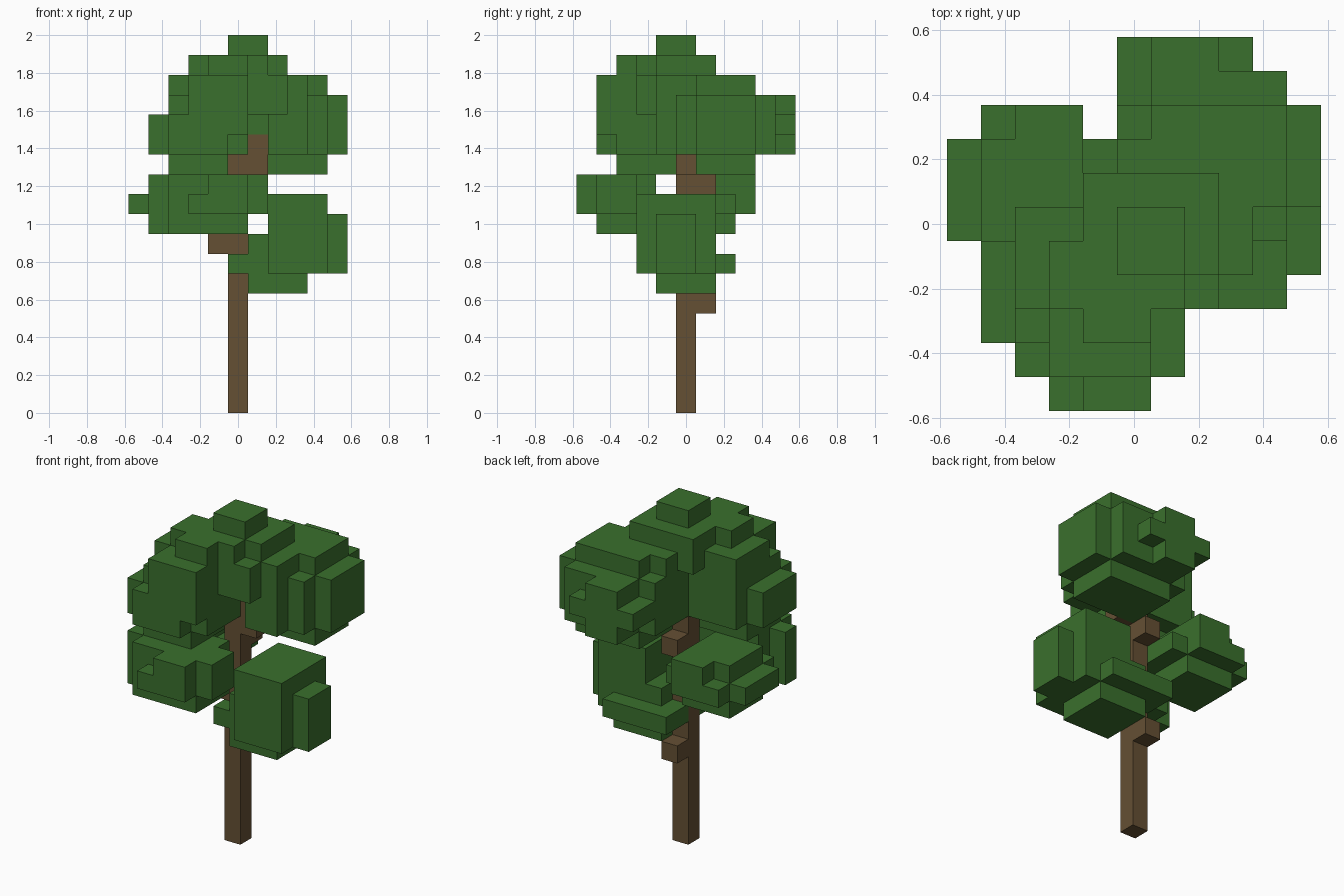
import bpy
import bmesh
from mathutils import Vector

default_cube = bpy.data.objects.get("Cube")
if default_cube:
    bpy.data.objects.remove(default_cube, do_unlink=True)

UNIT = 2 / 19  # edge length of one block


def make_material(name, colour):
    mat = bpy.data.materials.new(name)
    mat.use_nodes = True
    mat.diffuse_color = colour
    mat.node_tree.nodes["Principled BSDF"].inputs["Base Color"].default_value = colour
    return mat


def box(x0, x1, y0, y1, z0, z1):
    """All block cells within inclusive spans."""
    return {(x, y, z)
            for x in range(x0, x1 + 1)
            for y in range(y0, y1 + 1)
            for z in range(z0, z1 + 1)}


def rounded_box(x0, x1, y0, y1, z0, z1):
    """A box of cells with its twelve edges knocked off."""
    return (box(x0, x1, y0 + 1, y1 - 1, z0 + 1, z1 - 1)
            | box(x0 + 1, x1 - 1, y0, y1, z0 + 1, z1 - 1)
            | box(x0 + 1, x1 - 1, y0 + 1, y1 - 1, z0, z1))


def build_blocks(name, cells, occupied, material):
    """Make one object from the exposed sides of its block cells."""
    bm = bmesh.new()
    for cell in sorted(cells):
        centre = Vector(cell) + Vector((0, 0, 0.5))
        for axis in range(3):
            for sign in (-1, 1):
                normal = Vector((0, 0, 0))
                normal[axis] = sign
                if tuple(round(c) for c in Vector(cell) + normal) in occupied:
                    continue
                side = Vector((0, 0, 0))
                side[(axis + 1) % 3] = 0.5
                up = normal.cross(side)
                middle = centre + normal / 2
                corners = (-side - up, side - up, side + up, up - side)
                bm.faces.new([bm.verts.new((middle + c) * UNIT) for c in corners])
    bmesh.ops.remove_doubles(bm, verts=bm.verts, dist=UNIT / 100)
    mesh = bpy.data.meshes.new(name)
    bm.to_mesh(mesh)
    bm.free()
    mesh.materials.append(material)
    bpy.context.collection.objects.link(bpy.data.objects.new(name, mesh))


leaf_green = make_material("leaf green", (0.042, 0.162, 0.026, 1))
bark_brown = make_material("bark brown", (0.13, 0.08, 0.034, 1))

# Trunk: a straight post with short branch stubs
post = {(0, 0, z) for z in range(14)}
stubs = {(0, 1, 5), (-1, 0, 8), (0, 1, 11), (1, 0, 12), (1, 0, 13)}

# Lower leaf clumps around the trunk
left_lower = (box(2, 4, -2, 1, 7, 10) | box(1, 3, -1, 1, 6, 8)
              | box(3, 5, -1, 0, 7, 9) | box(0, 3, -1, 2, 7, 7))
right_lower = rounded_box(-5, -1, -1, 3, 9, 11) | box(-3, -2, 2, 3, 11, 11)
front_lower = (box(-3, 0, -4, -2, 9, 11) | box(-4, 0, -3, -3, 9, 11)
               | box(-2, 0, -5, -4, 10, 10) | box(-1, 0, -5, -5, 11, 11)
               | box(1, 1, -4, -3, 10, 11))

# Upper leaf clumps and the crown
front_upper = (rounded_box(-4, 0, -4, 0, 12, 15) | box(-2, 0, -4, -1, 14, 16)
               | box(-3, -1, -2, 0, 14, 16))
back_upper = (rounded_box(0, 5, 0, 4, 12, 16) | box(1, 2, 4, 5, 13, 15)
              | box(0, 3, 4, 5, 14, 14) | box(2, 3, -1, 3, 13, 16))
crown = (box(0, 1, -1, 0, 18, 18) | box(-1, 0, -3, 1, 16, 17)
         | box(-2, 1, -2, -1, 17, 17) | box(1, 2, -1, 1, 17, 17)
         | box(0, 2, -2, 2, 15, 16))

parts = {
    "trunk": post | stubs,
    "left_lower_leaves": left_lower,
    "right_lower_leaves": right_lower,
    "front_lower_leaves": front_lower,
    "front_upper_leaves": front_upper,
    "back_upper_leaves": back_upper,
    "crown_leaves": crown,
}

# Each cell belongs to one part only, so no faces are hidden between parts
occupied = set().union(*parts.values())
taken = set()
for name, cells in parts.items():
    material = bark_brown if name == "trunk" else leaf_green
    build_blocks(name, cells - taken, occupied, material)
    taken |= cells
